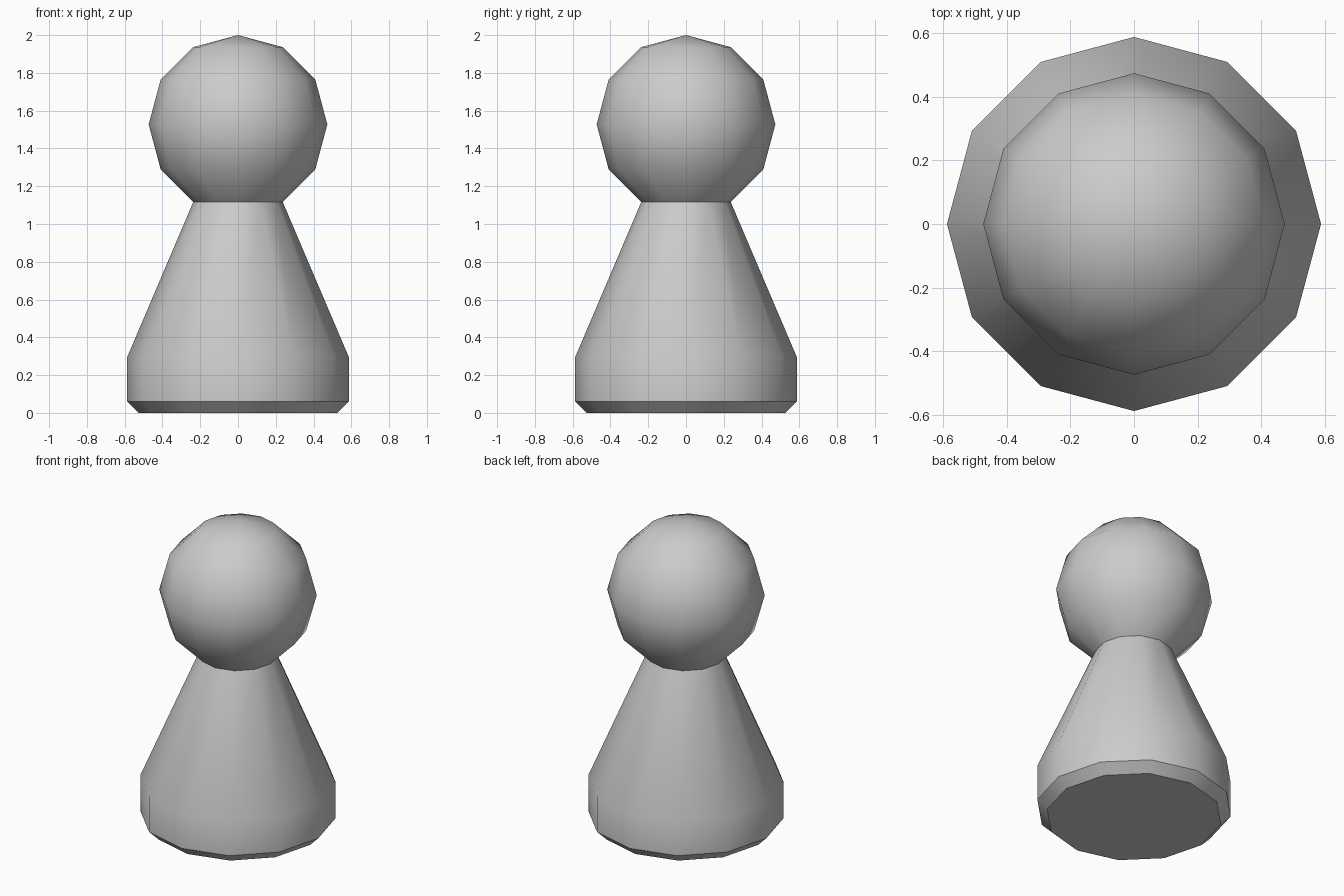
import bpy, bmesh
from math import sin, cos, pi, radians

if "Cube" in bpy.data.objects:
    bpy.data.objects.remove(bpy.data.objects["Cube"])

SIDES = 12


def lathe(name, profile):
    """Revolve (radius, z) points around z; a radius of 0 makes a pole."""
    bm = bmesh.new()
    rings = []
    for r, z in profile:
        if r == 0:
            rings.append([bm.verts.new((0, 0, z))] * SIDES)
        else:
            rings.append([bm.verts.new((r * cos(2 * pi * i / SIDES),
                                        r * sin(2 * pi * i / SIDES), z))
                          for i in range(SIDES)])
    for low, high in zip(rings, rings[1:]):
        for i in range(SIDES):
            j = (i + 1) % SIDES
            corners = [low[i], low[j], high[j], high[i]]
            bm.faces.new(list(dict.fromkeys(corners)))
    mesh = bpy.data.meshes.new(name)
    bm.to_mesh(mesh)
    bm.free()
    obj = bpy.data.objects.new(name, mesh)
    bpy.context.collection.objects.link(obj)
    bpy.ops.object.select_all(action='DESELECT')
    obj.select_set(True)
    bpy.context.view_layer.objects.active = obj
    bpy.ops.object.shade_smooth_by_angle(angle=radians(40))
    return obj


# Head: ball open where it meets the neck
R = 2 / (2 * 2.114)
CENTRE = 2 - R
head_profile = [(R * sin(radians(a)), CENTRE - R * cos(radians(a)))
                for a in range(30, 180, 30)] + [(0, 2)]
lathe("head", head_profile)

# Body: chamfered foot, straight base and tapered torso up to the neck
lathe("body", [(0, 0), (0.527, 0), (0.587, 0.06), (0.587, 0.295), head_profile[0]])
